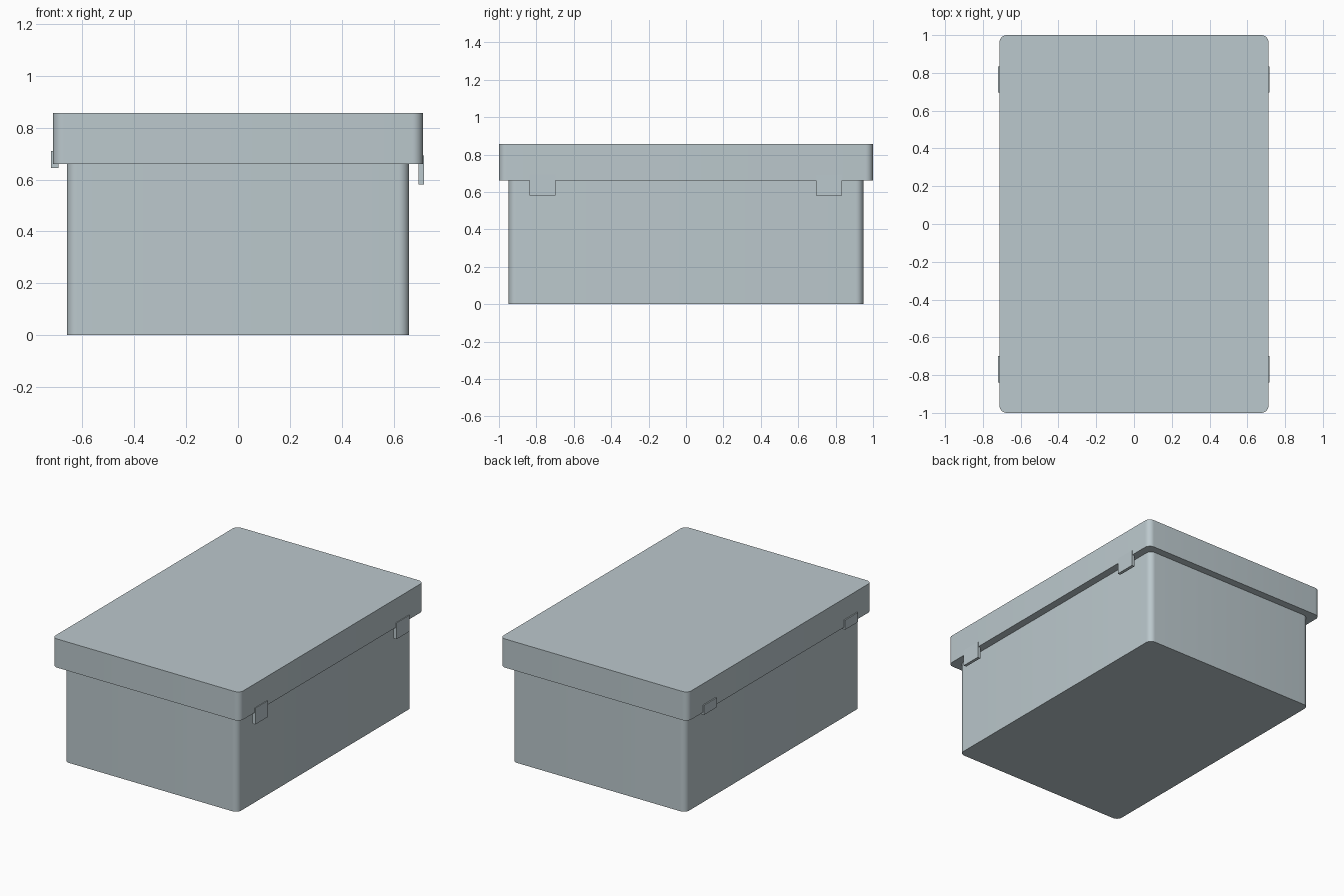
import bpy
import bmesh
import math

cube = bpy.data.objects.get("Cube")
if cube:
    bpy.data.objects.remove(cube, do_unlink=True)

plastic = bpy.data.materials.new("pale blue grey plastic")
plastic.use_nodes = True
colour = (0.50, 0.58, 0.61, 1)
plastic.diffuse_color = colour
plastic.node_tree.nodes["Principled BSDF"].inputs["Base Color"].default_value = colour


def box(name, low, high, radius=0.0):
    """Box between two corners, with its upright edges rounded by radius."""
    bm = bmesh.new()
    bmesh.ops.create_cube(bm, size=1)
    for v in bm.verts:
        v.co = [a + (c + 0.5) * (b - a) for a, b, c in zip(low, high, v.co)]
    if radius:
        upright = [e for e in bm.edges
                   if abs(e.verts[0].co.z - e.verts[1].co.z) > 0.01]
        bmesh.ops.bevel(bm, geom=upright, offset=radius, segments=8,
                        profile=0.5, affect='EDGES')
    bmesh.ops.recalc_face_normals(bm, faces=bm.faces)
    mesh = bpy.data.meshes.new(name)
    bm.to_mesh(mesh)
    bm.free()
    mesh.materials.append(plastic)
    obj = bpy.data.objects.new(name, mesh)
    bpy.context.collection.objects.link(obj)
    bpy.ops.object.select_all(action='DESELECT')
    obj.select_set(True)
    bpy.context.view_layer.objects.active = obj
    bpy.ops.object.shade_smooth_by_angle(angle=math.radians(30))
    return obj


# Box body and overhanging lid
box("body", (-0.66, -0.948, 0), (0.66, 0.948, 0.66), 0.04)
box("lid", (-0.713, -1, 0.66), (0.713, 1, 0.857), 0.04)

# Two latches and two hinges, mirrored front to back
for end, centre in (("front", -0.768), ("back", 0.765)):
    y0, y1 = centre - 0.07, centre + 0.07
    box(end + "_latch", (0.697, y0, 0.58), (0.718, y1, 0.692))
    box(end + "_hinge", (-0.721, y0, 0.645), (-0.693, y1, 0.711))
